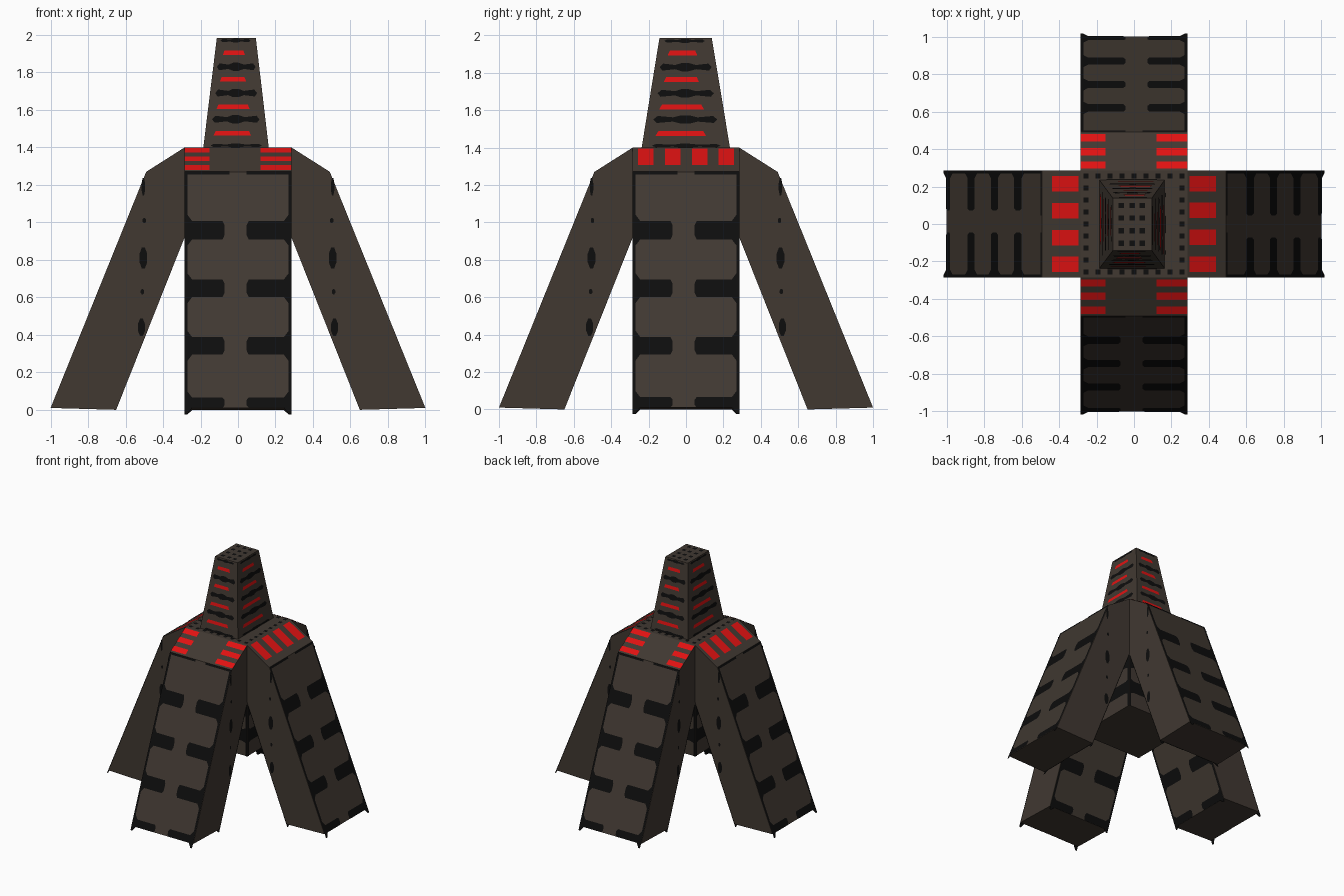
import bpy, math
from mathutils import Matrix, Vector

if "Cube" in bpy.data.objects:
    bpy.data.objects.remove(bpy.data.objects["Cube"])

def material(name, rgb):
    m = bpy.data.materials.new(name)
    m.diffuse_color = (*rgb, 1)
    m.use_nodes = True
    m.node_tree.nodes["Principled BSDF"].inputs["Base Color"].default_value = m.diffuse_color
    return m

BROWN = material("dark brown", (0.052, 0.040, 0.031))
BLACK = material("black", (0.004, 0.004, 0.004))
RED = material("red", (0.75, 0.006, 0.006))

def make(name, verts, faces, mat):
    me = bpy.data.meshes.new(name)
    me.from_pydata([tuple(v) for v in verts], [], faces)
    me.materials.append(mat)
    ob = bpy.data.objects.new(name, me)
    bpy.context.collection.objects.link(ob)
    return ob

def frustum(name, lo, hi, z0, z1):
    """Box with separate bottom and top rectangles (x0, x1, y0, y1)."""
    ring = lambda r, z: [(r[0], r[2], z), (r[1], r[2], z), (r[1], r[3], z), (r[0], r[3], z)]
    v = ring(lo, z0) + ring(hi, z1)
    f = [(3, 2, 1, 0), (4, 5, 6, 7)] + [(i, (i + 1) % 4, (i + 1) % 4 + 4, i + 4) for i in range(4)]
    make(name, v, f, BROWN)
    return [Vector(p) for p in v]

def paint(name, quad, shapes, mat, lift=0.003):
    """Thin painted plates: uv polygons mapped on a quad (bl, br, tr, tl)."""
    a, b, c, d = [Vector(p) for p in quad]
    n = (c - a).cross(d - b).normalized() * lift
    verts, faces = [], []
    for s in shapes:
        faces.append(list(range(len(verts), len(verts) + len(s))))
        verts += [a.lerp(b, u).lerp(d.lerp(c, u), v) + n for u, v in s]
    make(name, verts, faces, mat)

def rect(u0, u1, v0, v1):
    return [(u0, v0), (u1, v0), (u1, v1), (u0, v1)]

def notch(v0, v1, depth, right, f):
    """Notch from one edge, flared at the margin and rounded at its tip."""
    h = v1 - v0
    p = [(0.0, v0 - f), (0.028, v0 - f), (0.07, v0), (depth - 0.02, v0), (depth, v0 + h * .25),
         (depth, v1 - h * .25), (depth - 0.02, v1), (0.07, v1), (0.028, v1 + f), (0.0, v1 + f)]
    return [(1 - u, v) for u, v in reversed(p)] if right else p

def ladder(bands, height, z0=0.0):
    """Edge margins plus pairs of notches."""
    s = [rect(0, .028, 0, 1), rect(.972, 1, 0, 1)]
    for lo, hi in bands:
        lo, hi = (lo - z0) / height, (hi - z0) / height
        s += [notch(lo, hi, .375, False, .025), notch(lo, hi, .42, True, .025)]
    return s

W = 0.285

# central body
body = frustum("central_body", (-W, W, -W, W), (-W, W, -W, W), 0.47, 1.4)
for i in range(4):
    j = (i + 1) % 4
    quad = [body[i], body[j], body[j].copy(), body[i].copy()]
    quad[2].z = quad[3].z = 0.92
    paint(f"body_marks_{i}", quad, ladder([(.59, .69), (.81, .88)], .45, .47), BLACK)

# upper tower
tower = frustum("tower", (-.185, .164, -.237, .235), (-.113, .095, -.142, .138), 1.4, 1.985)
for i in range(4):
    j = (i + 1) % 4
    quad = [tower[i], tower[j], tower[j + 4], tower[i + 4]]
    black, red = [], []
    for z, u0, u1 in [(1.41, .11, .9), (1.55, .09, .9), (1.69, .1, .9), (1.83, .08, .92), (1.97, .1, .86)]:
        v = (z - 1.4) / .585
        h = .032 if 1.45 < z < 1.9 else .015
        black.append([(u0, v), (u0 + .05, v - h), (u0 + .25, v - h * .6), (.44, v - h * 1.2), (.54, v - h * 1.2),
                      (u1 - .25, v - h * .6), (u1 - .05, v - h), (u1, v), (u1 - .05, v + h),
                      (u1 - .25, v + h * .6), (.54, v + h * 1.2), (.44, v + h * 1.2),
                      (u0 + .25, v + h * .6), (u0 + .05, v + h)])
    for z, u0, u1 in [(1.475, .14, .74), (1.617, .15, .74), (1.763, .17, .70), (1.905, .19, .70)]:
        v = (z - 1.4) / .585
        red.append([(u0, v - .022), (u1, v - .022), (u1 - .03, v + .022), (u0 + .03, v + .022)])
    paint(f"tower_vents_{i}", quad, black, BLACK)
    paint(f"tower_lights_{i}", quad, red, RED)

# small dots on the tower roof and on the body top
paint("roof_dots", tower[4:], [rect(u - .07, u + .07, v - .05, v + .05)
      for u in (.22, .5, .75) for v in (.14, .38, .62, .86)], BLACK)
spots = [(.05 + .1125 * k, e) for k in range(9) for e in (.05, .95)]
spots += [(e, .05 + .1125 * k) for k in range(1, 8) for e in (.05, .95)]
paint("deck_dots", body[4:], [rect(u - .025, u + .025, v - .025, v + .025) for u, v in spots], BLACK)

# four splayed legs
PROFILE = [(W, 1.4), (.49, 1.27), (1.0, .01), (.65, 0), (W, .92)]  # (outward, z)
BANDS = [(0, .055), (.285, .38), (.595, .69), (.905, 1.005)]
NAMES = ["front", "right", "back", "left"]
for k, side in enumerate(NAMES):
    rot = Matrix.Rotation(k * math.pi / 2, 3, 'Z')
    L = [rot @ Vector((-W, -r, z)) for r, z in PROFILE]
    R = [rot @ Vector((W, -r, z)) for r, z in PROFILE]
    make(side + "_leg", L + R,
         [(4, 3, 2, 1, 0)[::-1], (9, 8, 7, 6, 5)] + [(i, i + 1, i + 6, i + 5) for i in range(4)], BROWN)

    # black ladder pattern on outer and inner faces
    outer = ladder(BANDS, 1.27) + [rect(0, .42, .988, 1), rect(.58, 1, .988, 1)]
    paint(side + "_leg_outer_marks", [L[2], R[2], R[1], L[1]], outer, BLACK)
    paint(side + "_leg_inner_marks", [R[3], L[3], L[4], R[4]],
          ladder([(0, .055), (.285, .38), (.595, .69)], .92), BLACK)

    # small marks on the leg flanks: (outward, z) octagons
    for x, sgn in ((-W, -1), (W, 1)):
        verts, faces = [], []
        for r, z, w, h in [(.505, .81, .022, .06), (.515, .44, .02, .05), (.505, 1.19, .01, .05),
                           (.5, 1.01, .01, .015), (.51, .63, .01, .015)]:
            n = len(verts)
            for s in range(8):
                a = math.pi / 8 + s * math.pi / 4
                verts.append(rot @ Vector((x + sgn * .003, -(r + w * math.cos(a)), z + h * math.sin(a))))
            f = list(range(n, n + 8))
            faces.append(f[::-1] if sgn > 0 else f)
        make(f"{side}_leg_flank_marks", verts, faces, BLACK)

    # red lights on the sloping shoulder
    if k % 2 == 0:
        lights = [rect(u0, u1, v, v + .19) for u0, u1 in ((.0, .235), (.71, 1)) for v in (.06, .42, .77)]
        if k == 2:
            lights = [[(1 - u, v) for u, v in reversed(s)] for s in lights]
    else:
        lights = [rect(u, u + .145, .26, .95) for u in (.05, .305, .555, .805)]
    paint(side + "_shoulder_lights", [L[1], R[1], R[0], L[0]], lights, RED)
